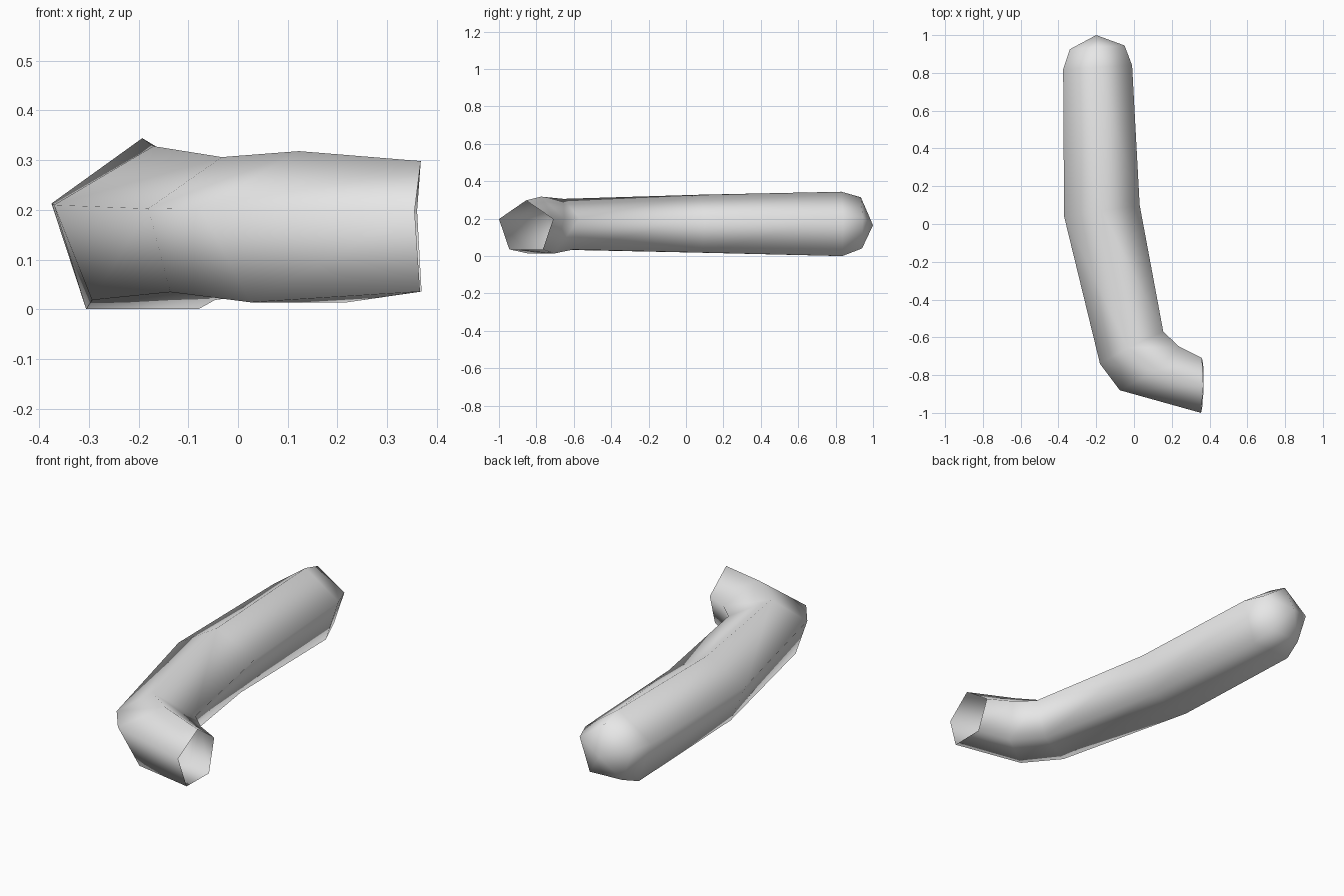
import bpy, bmesh, math
from mathutils import Vector

cube = bpy.data.objects.get("Cube")
if cube:
    bpy.data.objects.remove(cube, do_unlink=True)

SIDES = 5

# Plain grey surface
grey = bpy.data.materials.new("light_grey")
grey.use_nodes = True
grey.diffuse_color = (0.8, 0.8, 0.8, 1)
grey.node_tree.nodes["Principled BSDF"].inputs["Base Color"].default_value = (0.8, 0.8, 0.8, 1)

# Rings: outer side point, inner side point, centre height, height radius, lean of apex and base
rings = [
    ((0.355, -1.00), (0.36, -0.71), 0.153, 0.145, (0.01, 0)),      # open end
    ((-0.075, -0.88), (0.24, -0.65), 0.150, 0.168, (0.04, -0.01)),  # outer elbow
    ((-0.18, -0.74), (0.155, -0.57), 0.156, 0.150, (-0.02, 0)),     # inner elbow
    ((-0.37, 0.04), (0.03, 0.10), 0.157, 0.171, (0, 0)),            # middle bend
    ((-0.375, 0.82), (-0.01, 0.84), 0.154, 0.190, (0, 0)),          # shoulder
    ((-0.34, 0.925), (-0.05, 0.945), 0.163, 0.151, (0, 0)),         # rounded end
]


def add_ring(bm, outer, inner, height, radius, lean):
    """Five-sided ring, point up, stretched between its two side points."""
    centre = (Vector(outer) + Vector(inner)) / 2
    half = (Vector(inner) - Vector(outer)) / 2 / math.cos(math.radians(18))
    verts = []
    for i in range(SIDES):
        a = math.pi / 2 + math.tau * i / SIDES
        p = centre + half * math.cos(a)
        if i not in (1, SIDES - 1):
            p += Vector(lean)
        verts.append(bm.verts.new((p.x, p.y, height + radius * math.sin(a))))
    return verts


# Bent tube, open in front and closed by a pointed cap at the back
bm = bmesh.new()
loops = [add_ring(bm, *r) for r in rings]
for a, b in zip(loops, loops[1:]):
    for i in range(SIDES):
        j = (i + 1) % SIDES
        bm.faces.new((a[i], a[j], b[j], b[i]))
tip = bm.verts.new((-0.2, 1.0, 0.165))
for i in range(SIDES):
    bm.faces.new((loops[-1][i], loops[-1][(i + 1) % SIDES], tip))

# Turn the faces outward, judged by the cap
bm.normal_update()
if sum(f.normal.y for f in tip.link_faces) < 0:
    bmesh.ops.reverse_faces(bm, faces=bm.faces[:])
for f in bm.faces:
    f.smooth = True

mesh = bpy.data.meshes.new("bent_tube")
bm.to_mesh(mesh)
bm.free()
mesh.materials.append(grey)
bpy.context.collection.objects.link(bpy.data.objects.new("bent_tube", mesh))
